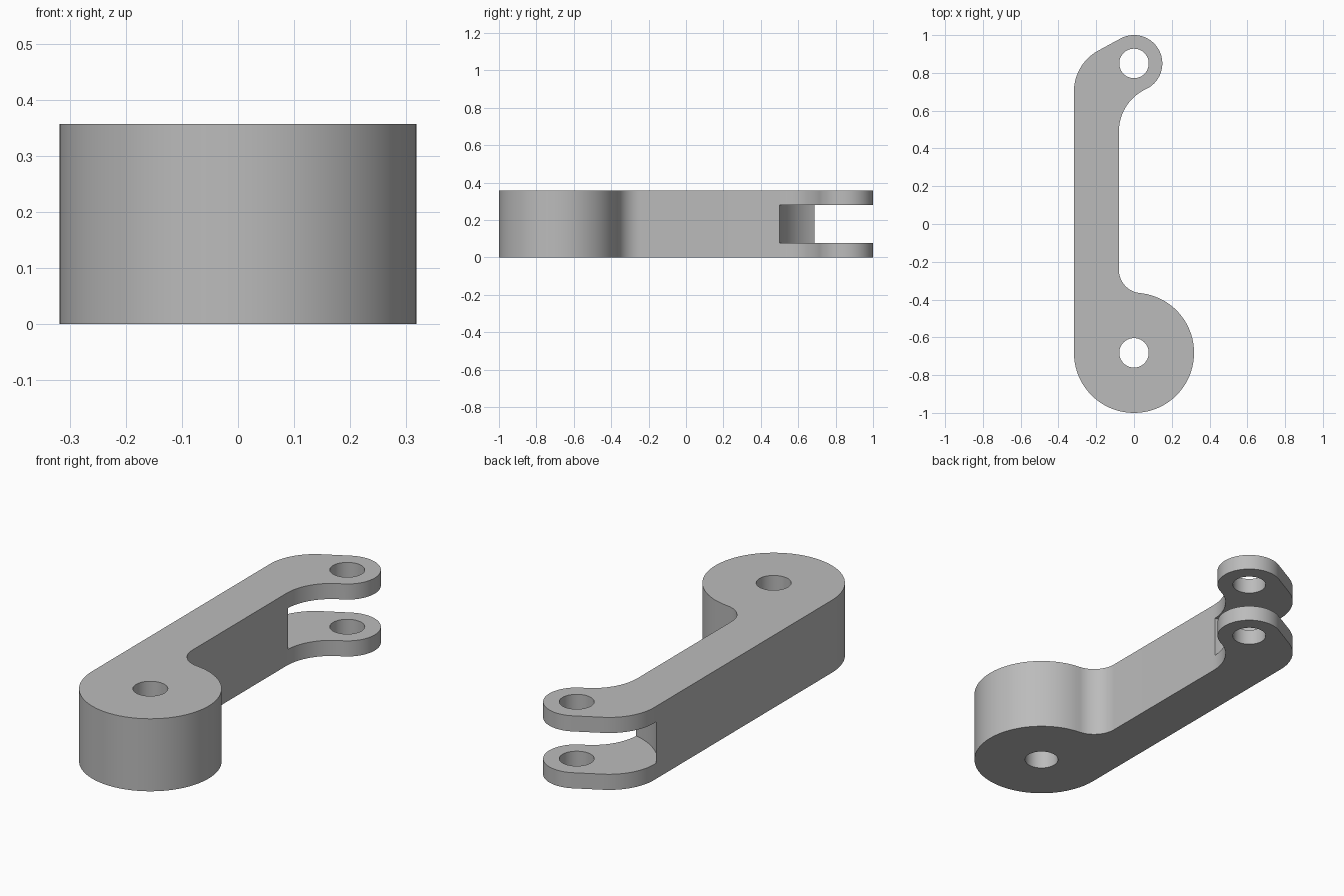
import bpy, bmesh
from math import cos, sin, radians, atan2, degrees, hypot
from mathutils import Vector

cube = bpy.data.objects.get("Cube")
if cube:
    bpy.data.objects.remove(cube, do_unlink=True)

HEIGHT = 0.357
BOSS, BOSS_R = Vector((0, -0.682)), 0.318
TIP, TIP_R = Vector((0, 0.85)), 0.15
INNER_X = -0.08
HOLE_R = 0.078
LUG = 0.077          # thickness of each fork lug
SLOT_R = 0.358       # slot end is concentric with the fork pin

metal = bpy.data.materials.new("grey metal")
metal.use_nodes = True
GREY = (0.5, 0.5, 0.5, 1)
metal.diffuse_color = GREY
metal.node_tree.nodes["Principled BSDF"].inputs["Base Color"].default_value = GREY


def arc(centre, r, start, end, steps):
    angles = [radians(start + (end - start) * i / steps) for i in range(steps + 1)]
    return [(centre[0] + r * cos(a), centre[1] + r * sin(a)) for a in angles]


def prism(name, outline, z0, z1):
    bm = bmesh.new()
    base = bm.faces.new([bm.verts.new((x, y, z0)) for x, y in outline])
    top = bmesh.ops.extrude_face_region(bm, geom=[base])["geom"]
    verts = [g for g in top if isinstance(g, bmesh.types.BMVert)]
    bmesh.ops.translate(bm, verts=verts, vec=(0, 0, z1 - z0))
    bmesh.ops.recalc_face_normals(bm, faces=bm.faces)
    mesh = bpy.data.meshes.new(name)
    bm.to_mesh(mesh)
    bm.free()
    mesh.materials.append(metal)
    obj = bpy.data.objects.new(name, mesh)
    bpy.context.collection.objects.link(obj)
    return obj


def disc(name, centre, r, z0, z1):
    return prism(name, arc(centre, r, 0, 360, 96)[:-1], z0, z1)


def inner_fillet(circle, circle_r, y):
    """Fillet tangent to the inner arm edge at y and to an end circle."""
    dy = circle.y - y
    r = (INNER_X ** 2 + dy ** 2 - circle_r ** 2) / (2 * (circle_r - INNER_X))
    centre = Vector((INNER_X + r, y))
    to_circle = circle - centre
    return centre, r, degrees(atan2(to_circle.y, to_circle.x))


# Arm outline, anticlockwise from the outer edge beside the boss
low_c, low_r, low_a = inner_fillet(BOSS, BOSS_R, -0.243)
high_c, high_r, high_a = inner_fillet(TIP, TIP_R, 0.49)
SHOULDER_R, SLOPE = 0.246, 118.5
n = Vector((cos(radians(SLOPE)), sin(radians(SLOPE))))
shoulder_x = SHOULDER_R - BOSS_R
shoulder_y = (n.dot(TIP) + TIP_R - SHOULDER_R - n.x * shoulder_x) / n.y

outline = arc(BOSS, BOSS_R, -180, low_a + 180, 72)
outline += arc(low_c, low_r, low_a + 360, 180, 24)[1:]
outline += arc(high_c, high_r, 180, high_a, 24)
outline += arc(TIP, TIP_R, high_a - 180, SLOPE, 64)[1:]
outline += arc((shoulder_x, shoulder_y), SHOULDER_R, SLOPE, 180, 24)
arm = prism("lever_arm", outline, 0, HEIGHT)

# Pin holes and the fork slot
cutters = [
    disc("boss_hole_cutter", BOSS, HOLE_R, -0.1, HEIGHT + 0.1),
    disc("fork_hole_cutter", TIP, HOLE_R, -0.1, HEIGHT + 0.1),
    disc("fork_slot_cutter", TIP, SLOT_R, LUG, HEIGHT - LUG),
]
bpy.context.view_layer.objects.active = arm
for cutter in cutters:
    cutter.hide_render = True
    mod = arm.modifiers.new(cutter.name, 'BOOLEAN')
    mod.operation, mod.solver, mod.object = 'DIFFERENCE', 'EXACT', cutter
    bpy.ops.object.modifier_apply(modifier=mod.name)
    bpy.data.objects.remove(cutter, do_unlink=True)

# Smooth curved walls, crisp rims
bpy.ops.object.select_all(action='DESELECT')
arm.select_set(True)
bpy.ops.object.shade_smooth_by_angle(angle=radians(30))
